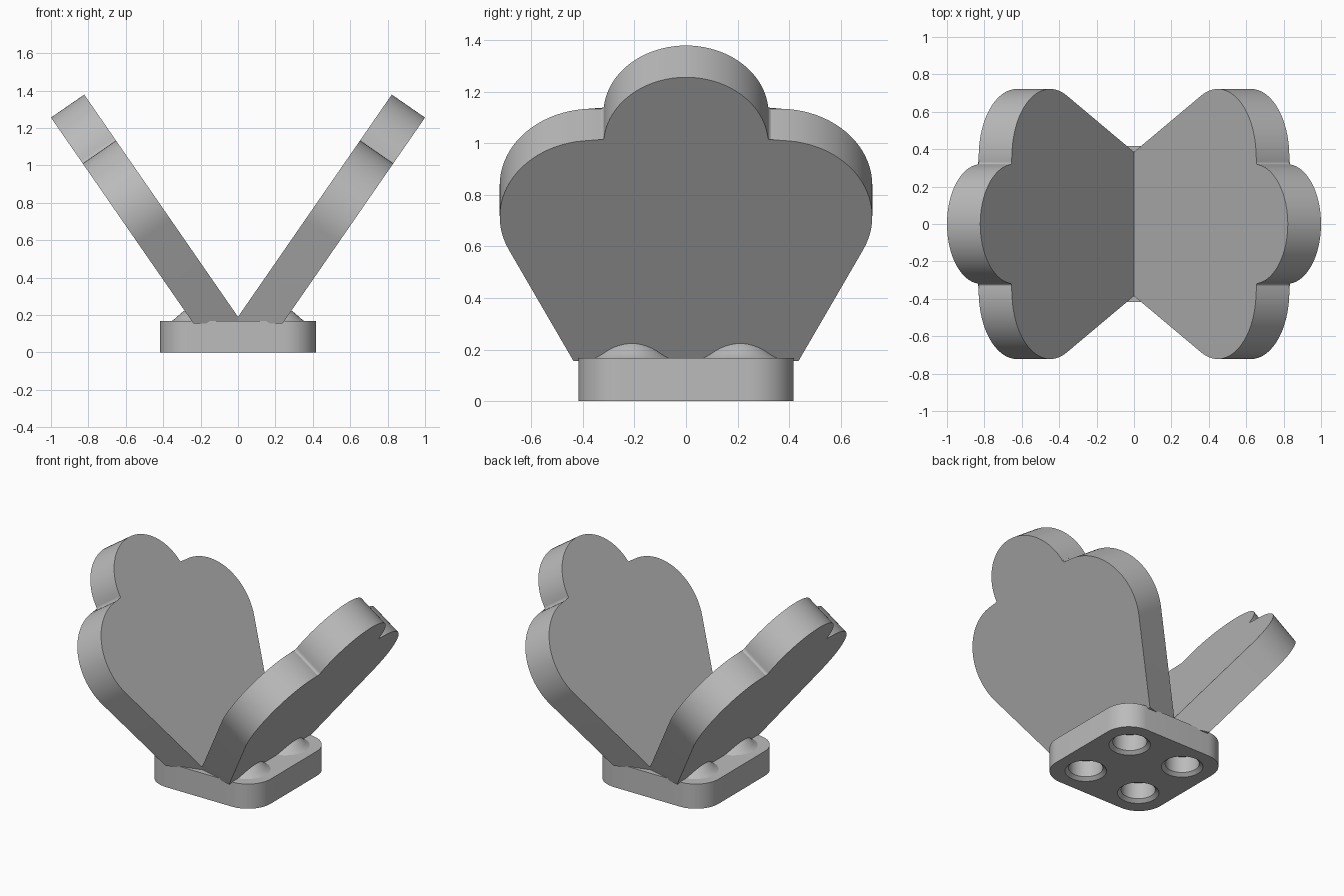
import bpy, bmesh
from math import sin, cos, radians, atan2
from mathutils import Vector

cube = bpy.data.objects.get("Cube")
if cube:
    bpy.data.objects.remove(cube, do_unlink=True)

gray = bpy.data.materials.new("plain_gray")
gray.use_nodes = True
COLOR = (0.5, 0.5, 0.5, 1)
gray.diffuse_color = COLOR
gray.node_tree.nodes["Principled BSDF"].inputs["Base Color"].default_value = COLOR


def add_object(name, bm):
    bmesh.ops.recalc_face_normals(bm, faces=bm.faces)
    mesh = bpy.data.meshes.new(name)
    bm.to_mesh(mesh)
    bm.free()
    mesh.materials.append(gray)
    obj = bpy.data.objects.new(name, mesh)
    bpy.context.collection.objects.link(obj)
    return obj


def smooth(obj):
    bpy.ops.object.select_all(action='DESELECT')
    obj.select_set(True)
    bpy.context.view_layer.objects.active = obj
    bpy.ops.object.shade_smooth_by_angle(angle=radians(30))


def arc(cx, cy, r, start, end, steps):
    angles = [radians(start + (end - start) * i / steps) for i in range(steps + 1)]
    return [(cx + r * cos(a), cy + r * sin(a)) for a in angles]


def prism(points, offset):
    """Closed outline extruded along an offset vector."""
    bm = bmesh.new()
    face = bm.faces.new([bm.verts.new(p) for p in points])
    ext = bmesh.ops.extrude_face_region(bm, geom=[face], use_keep_orig=True)
    moved = [v for v in ext["geom"] if isinstance(v, bmesh.types.BMVert)]
    bmesh.ops.translate(bm, verts=moved, vec=offset)
    return bm


def lathe(bm, profile, x, y, steps=48):
    """Closed (radius, z) profile spun around a vertical axis."""
    verts = [bm.verts.new((x + r, y, z)) for r, z in profile]
    edges = [bm.edges.new(pair) for pair in zip(verts, verts[1:])]
    geom = verts + edges
    made = bmesh.ops.spin(bm, geom=geom, cent=(x, y, 0), axis=(0, 0, 1),
                          angle=radians(360), steps=steps, use_merge=False)
    bmesh.ops.remove_doubles(bm, verts=bm.verts, dist=0.0001)


# Scalloped plates: outline given as (width, distance up the slope)
half = arc(0.362, 0.787, 0.36, -25.6, 97, 28)
half += arc(0.337, 1.164, 0.02, -90, -180, 5)
half += arc(0, 1.125, 0.32, 7, 90, 20)
foot = [(0.385 - 0.479 * 0.15, -0.15)]
right_half = foot + half
outline = right_half + [(-w, s) for w, s in reversed(right_half[:-1])]

TILT = atan2(1.185, 0.82)
THICKNESS = 0.216
for name, side in (("left_plate", 1), ("right_plate", -1)):
    up = Vector((side * cos(TILT), 0, sin(TILT)))
    out = Vector((side * sin(TILT), 0, -cos(TILT)))
    origin = Vector((0, 0, 0.19))
    bm = prism([origin + up * s + Vector((0, w, 0)) for w, s in outline], out * THICKNESS)
    # Trim at the seam and at the foot
    for co, no in (((0, 0, 0), (side, 0, 0)), ((0, 0, 0.155), (0, 0, 1))):
        cut = bmesh.ops.bisect_plane(bm, geom=bm.verts[:] + bm.edges[:] + bm.faces[:],
                                     plane_co=co, plane_no=no, clear_inner=True)
        rim = [e for e in cut["geom_cut"] if isinstance(e, bmesh.types.BMEdge)]
        bmesh.ops.holes_fill(bm, edges=rim)
    smooth(add_object(name, bm))

# Rounded square base
SIZE, CORNER, HEIGHT = 0.417, 0.17, 0.167
k = SIZE - CORNER
base_outline = []
for i, (sx, sy) in enumerate(((1, 1), (-1, 1), (-1, -1), (1, -1))):
    base_outline += arc(sx * k, sy * k, CORNER, i * 90, i * 90 + 90, 14)
base = add_object("base", prism([(x, y, 0) for x, y in base_outline], (0, 0, HEIGHT)))

# Four chamfered sockets cut into the underside, four domes above them
CENTRES = [(x, y) for x in (-0.21, 0.21) for y in (-0.21, 0.21)]
sockets = bmesh.new()
domes = bmesh.new()
for x, y in CENTRES:
    lathe(sockets, [(0, 0.13), (0.105, 0.13), (0.105, 0.02), (0.128, 0),
                    (0.128, -0.05), (0, -0.05)], x, y)
    lathe(domes, [(0, 0.245), (0.025, 0.243), (0.05, 0.236), (0.075, 0.224),
                  (0.1, 0.205), (0.122, 0.184), (0.138, 0.172), (0.15, 0.166),
                  (0, 0.16)], x, y)
cutter = add_object("socket_cutter", sockets)
cutter.hide_render = True
smooth(add_object("domes", domes))

bpy.context.view_layer.objects.active = base
mod = base.modifiers.new("sockets", 'BOOLEAN')
mod.operation = 'DIFFERENCE'
mod.object = cutter
mod.solver = 'EXACT'
bpy.ops.object.modifier_apply(modifier=mod.name)
bpy.data.objects.remove(cutter, do_unlink=True)
smooth(base)
